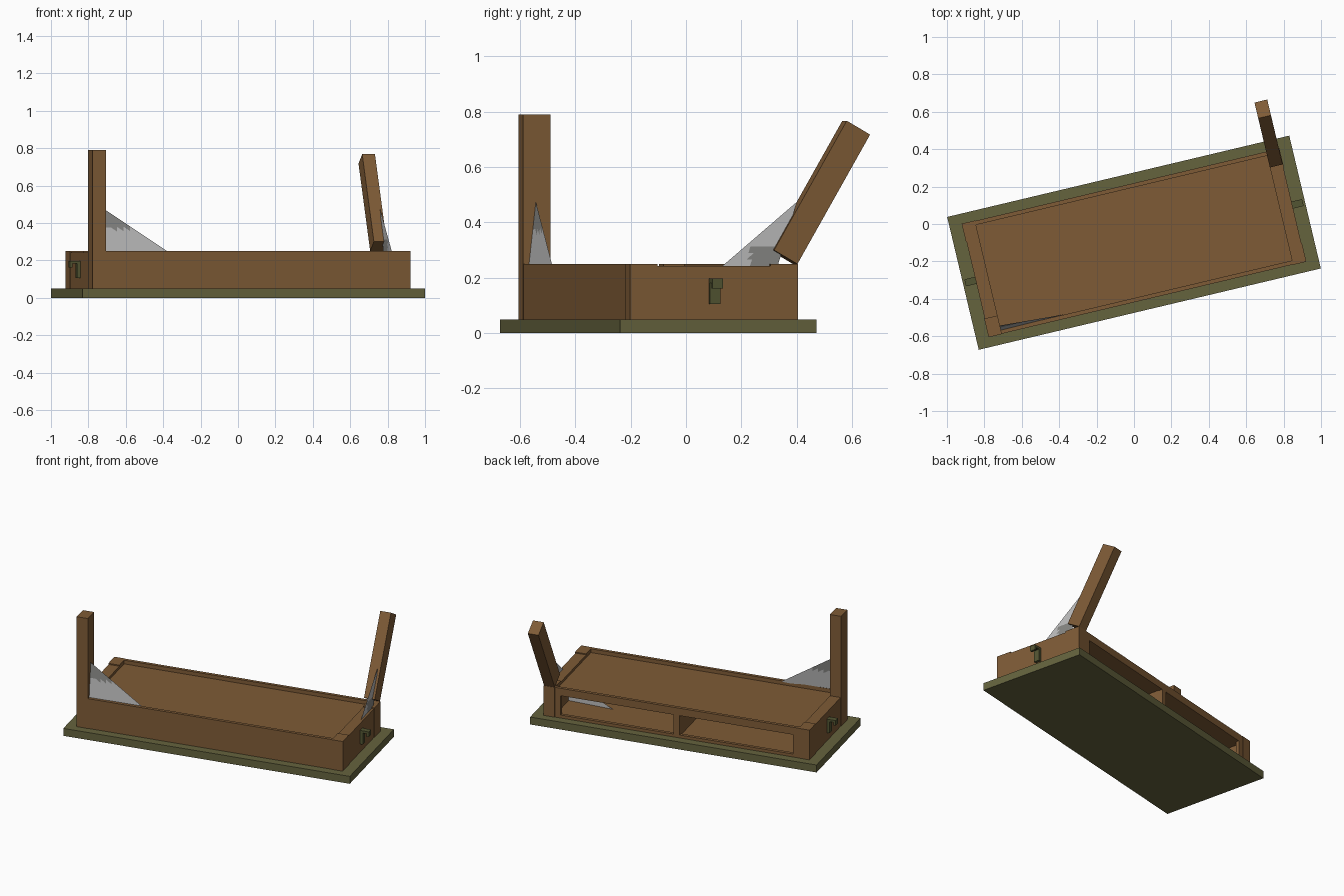
import bpy, bmesh, math
from mathutils import Matrix, Vector

if "Cube" in bpy.data.objects:
    bpy.data.objects.remove(bpy.data.objects["Cube"])

# whole model is turned about z and shifted so its bounds are centred
PLACE = Matrix.Translation((0, -0.1, 0)) @ Matrix.Rotation(math.radians(13.37), 4, 'Z')


def material(name, rgb):
    m = bpy.data.materials.new(name)
    m.diffuse_color = (*rgb, 1)
    m.use_nodes = True
    m.node_tree.nodes["Principled BSDF"].inputs["Base Color"].default_value = m.diffuse_color
    return m


WOOD = material("brown wood", (0.21, 0.105, 0.037))
OLIVE = material("olive base", (0.13, 0.125, 0.048))
HOOK = material("dark olive metal", (0.085, 0.09, 0.032))
WEB = material("light grey web", (0.5, 0.5, 0.5))
WEB_DARK = material("dark grey web", (0.24, 0.24, 0.23))


def finish(name, bm, mats):
    bm.transform(PLACE)
    me = bpy.data.meshes.new(name)
    bm.to_mesh(me)
    bm.free()
    for m in mats:
        me.materials.append(m)
    ob = bpy.data.objects.new(name, me)
    bpy.context.collection.objects.link(ob)
    return ob


def add_box(bm, u, v, z):
    """Box from three (min, max) ranges."""
    size = [r[1] - r[0] for r in (u, v, z)]
    mid = [(r[1] + r[0]) / 2 for r in (u, v, z)]
    mat = Matrix.Translation(mid) @ Matrix.Diagonal((*size, 1))
    return bmesh.ops.create_cube(bm, size=1, matrix=mat)["verts"]


def boxes(name, mat, *parts):
    bm = bmesh.new()
    for p in parts:
        add_box(bm, *p)
    return finish(name, bm, [mat])


def span(a, b, side=1):
    return tuple(sorted((a * side, b * side)))


# base slab
boxes("base_slab", OLIVE, ((-0.94, 0.94), (-0.365, 0.365), (0, 0.05)))

# frame: end boards and corner stubs
for side, label in ((-1, "left"), (1, "right")):
    boxes(label + "_end_board", WOOD,
          (span(0.80, 0.87, side), (-0.22, 0.22), (0.05, 0.243)))
    for back, blabel in ((-1, "front"), (1, "back")):
        boxes(f"{blabel}_{label}_corner_stub", WOOD,
              (span(0.80, 0.873, side), span(0.21, 0.312, back), (0.05, 0.25)))

# front panel, recessed top, floor and middle divider
boxes("front_panel", WOOD, ((-0.80, 0.80), (-0.31, -0.288), (0.05, 0.25)))
boxes("top_panel", WOOD, ((-0.80, 0.80), (-0.288, 0.288), (0.203, 0.225)))
boxes("shelf_floor", WOOD, ((-0.80, 0.80), (-0.288, 0.288), (0.05, 0.062)))
boxes("middle_divider", WOOD, ((-0.02, 0.02), (-0.288, 0.288), (0.062, 0.203)))

# back frame around the two openings
boxes("back_frame", WOOD,
      ((-0.80, 0.80), (0.288, 0.31), (0.20, 0.25)),
      ((-0.80, 0.80), (0.288, 0.31), (0.05, 0.07)),
      ((-0.80, -0.762), (0.288, 0.31), (0.07, 0.20)),
      ((0.762, 0.80), (0.288, 0.31), (0.07, 0.20)),
      ((-0.02, 0.02), (0.288, 0.31), (0.07, 0.20)))

# standing post, front left
boxes("standing_post", WOOD, ((-0.873, -0.80), (-0.312, -0.21), (0.25, 0.79)))

# broken post, back right, hinged backwards at its rear bottom edge
bm = bmesh.new()
add_box(bm, (0.80, 0.87), (-0.10, 0), (0, 0.54))
bm.transform(Matrix.Translation((0, 0.31, 0.25)) @ Matrix.Rotation(math.radians(-30), 4, 'X'))
finish("broken_post", bm, [WOOD])

# hooks on both ends: wall bar, arm and short tip
for side, label in ((-1, "left"), (1, "right")):
    v = (-0.019, 0.019)
    boxes(label + "_hook", HOOK,
          (span(0.868, 0.888, side), v, (0.105, 0.182)),
          (span(0.868, 0.928, side), v, (0.182, 0.197)),
          (span(0.913, 0.928, side), v, (0.162, 0.182)))


def web(name, a, b, c, is_dark, n=10):
    """Triangular sheet split into a grid so a rule can colour its faces."""
    a, b, c = Vector(a), Vector(b), Vector(c)
    bm = bmesh.new()
    g = {(i, j): bm.verts.new(a + (b - a) * (i / n) + (c - a) * (j / n))
         for i in range(n + 1) for j in range(n + 1 - i)}
    for i in range(n):
        for j in range(n - i):
            tris = [((i, j), (i + 1, j), (i, j + 1))]
            if i + j < n - 1:
                tris.append(((i + 1, j), (i + 1, j + 1), (i, j + 1)))
            for t in tris:
                f = bm.faces.new([g[k] for k in t])
                f.material_index = int(is_dark(f.calc_center_median()))
    return finish(name, bm, [WEB, WEB_DARK])


# cobwebs: standing post, broken post, inside shelf
web("standing_post_web", (-0.80, -0.293, 0.225), (-0.45, -0.287, 0.245), (-0.80, -0.265, 0.475),
    lambda p: p.z > 0.37)
web("broken_post_web", (0.855, 0.24, 0.243), (0.855, 0.312, 0.475), (0.855, 0.035, 0.243),
    lambda p: p.z < 0.305 and p.y > 0.14)
web("shelf_web", (0.80, 0.08, 0.062), (0.80, 0.08, 0.203), (0.50, 0.10, 0.062),
    lambda p: p.z > 0.16)
